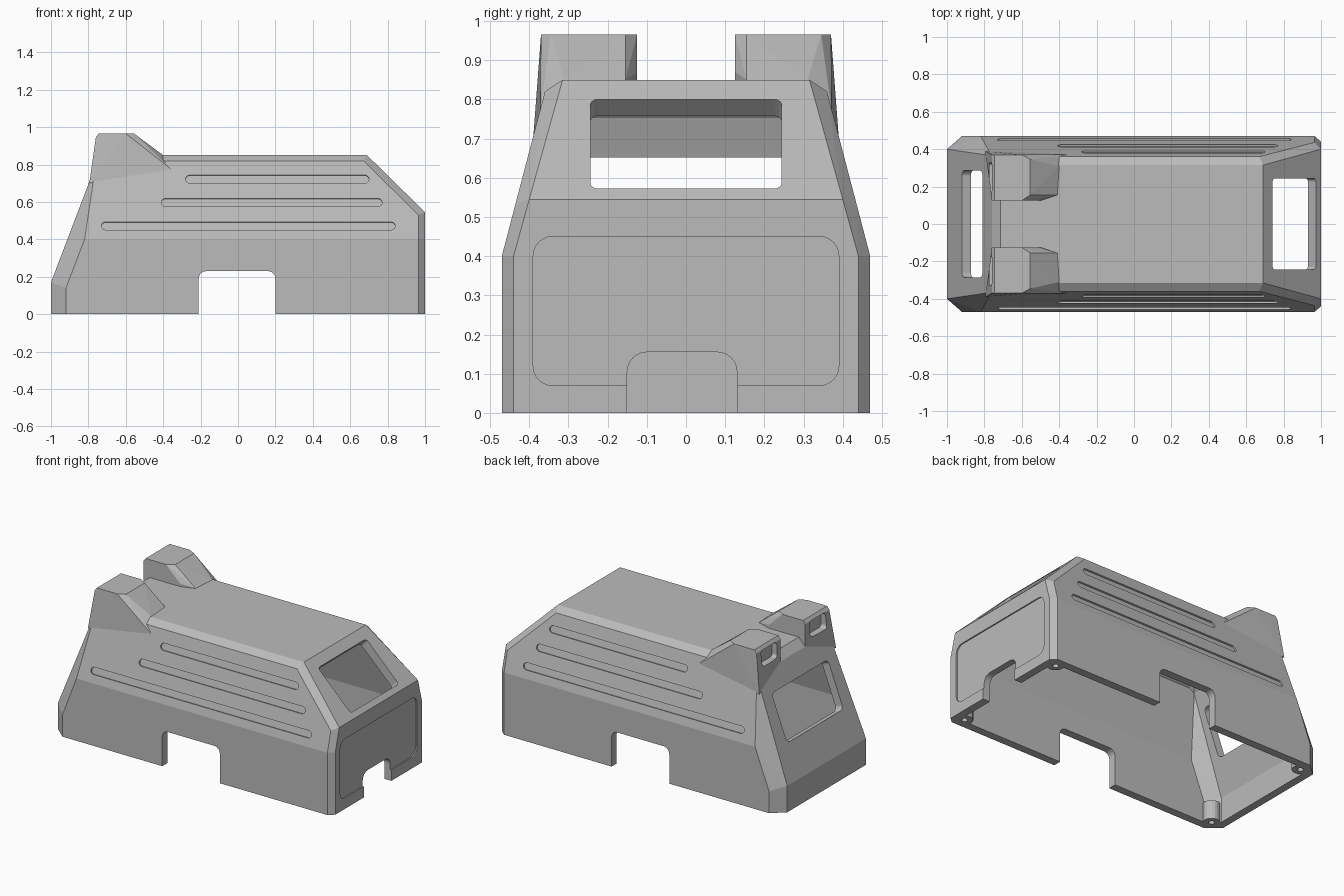
import bpy, bmesh, math
from mathutils import Vector, Matrix

cube = bpy.data.objects.get("Cube")
if cube:
    bpy.data.objects.remove(cube, do_unlink=True)

grey = bpy.data.materials.new("plain_grey")
grey.use_nodes = True
COLOUR = (0.5, 0.5, 0.5, 1)
grey.diffuse_color = COLOUR
grey.node_tree.nodes["Principled BSDF"].inputs["Base Color"].default_value = COLOUR


def finish(bm, name):
    bmesh.ops.recalc_face_normals(bm, faces=bm.faces)
    mesh = bpy.data.meshes.new(name)
    bm.to_mesh(mesh)
    bm.free()
    mesh.materials.append(grey)
    obj = bpy.data.objects.new(name, mesh)
    bpy.context.scene.collection.objects.link(obj)
    return obj


def hull(name, points):
    bm = bmesh.new()
    for p in points:
        bm.verts.new(p)
    res = bmesh.ops.convex_hull(bm, input=bm.verts)
    spare = {g for g in res["geom_interior"] + res["geom_unused"]
             if isinstance(g, bmesh.types.BMVert)}
    bmesh.ops.delete(bm, geom=list(spare), context="VERTS")
    bmesh.ops.dissolve_limit(bm, angle_limit=math.radians(1),
                             verts=bm.verts, edges=bm.edges)
    return finish(bm, name)


def rounded_prism(name, centre, u, v, width, height, radius, depth, steps=6):
    """Rounded rectangle in the u, v plane, extruded both ways."""
    u, v = Vector(u).normalized(), Vector(v).normalized()
    n = u.cross(v)
    bm = bmesh.new()
    ring = []
    for i, (sx, sy) in enumerate([(1, 1), (-1, 1), (-1, -1), (1, -1)]):
        for k in range(steps + 1):
            a = (i + k / steps) * math.pi / 2
            x = sx * (width / 2 - radius) + radius * math.cos(a)
            y = sy * (height / 2 - radius) + radius * math.sin(a)
            ring.append(bm.verts.new(Vector(centre) + u * x + v * y - n * depth))
    face = bm.faces.new(ring)
    res = bmesh.ops.extrude_face_region(bm, geom=[face])
    top = [g for g in res["geom"] if isinstance(g, bmesh.types.BMVert)]
    bmesh.ops.translate(bm, verts=top, vec=n * depth * 2)
    bmesh.ops.remove_doubles(bm, verts=bm.verts, dist=1e-5)
    return finish(bm, name)


def cylinder(name, x, y, z0, z1, radius):
    bm = bmesh.new()
    bmesh.ops.create_cone(bm, cap_ends=True, segments=20, radius1=radius, radius2=radius,
                          depth=z1 - z0, matrix=Matrix.Translation((x, y, (z0 + z1) / 2)))
    return finish(bm, name)


def combine(target, tool, operation="DIFFERENCE"):
    mod = target.modifiers.new("combine", "BOOLEAN")
    mod.operation, mod.solver, mod.object = operation, "EXACT", tool
    with bpy.context.temp_override(object=target, active_object=target):
        bpy.ops.object.modifier_apply(modifier=mod.name)
    bpy.data.objects.remove(tool, do_unlink=True)


# Faceted outer body: one half, then mirrored
half = [
    (1, .44, 0), (.965, .47, 0), (.965, .47, .4), (1, .44, .4),
    (1, .40, .545), (.965, .436, .53), (.69, .315, .85), (.67, .36, .82),
    (-1, .40, 0), (-.92, .47, 0), (-.92, .47, .14), (-1, .40, .17),
    (-.82, .47, .4), (-.76, .365, .8), (-.715, .315, .85), (-.72, .36, .82),
]
body_points = [(x, s * y, z) for x, y, z in half for s in (1, -1)]
body = hull("body_shell", body_points)

# Raised rear pods blending into the flanks
pod = [
    (-.76, .125, .945), (-.76, .37, .945), (-.745, .125, .965), (-.745, .37, .965),
    (-.60, .125, .965), (-.60, .37, .965), (-.555, .155, .965), (-.555, .345, .965),
    (-.50, .125, .87), (-.50, .125, .82), (-.41, .155, .85), (-.40, .31, .85),
    (-.35, .372, .77), (-.795, .39, .7), (-.76, .125, .8),
]
for s in (1, -1):
    combine(body, hull("pod", [(x, s * y, z) for x, y, z in pod]), "UNION")

# Hollow interior, open underneath
inner = [(x * .95, y * .89, z * .94 if z else -.05) for x, y, z in body_points]
combine(body, hull("cavity", inner))

# Screw bosses in the four bottom corners
for x, y in ((.925, .405), (-.91, .395)):
    for s in (1, -1):
        combine(body, cylinder("boss", x, s * y, 0, .12, .05), "UNION")
        combine(body, cylinder("screw_hole", x, s * y, -.05, .08, .018))

X, Y, Z = (1, 0, 0), (0, 1, 0), (0, 0, 1)
cuts = [
    # sloped windows at both ends
    ((.855, 0, .685), Y, (-1, 0, 1), .488, .325, .02, .1),
    ((-.865, 0, .525), Y, (.24, 0, .63), .57, .31, .03, .1),
    # recessed end panel and its lower notch
    ((1, 0, .26), Y, Z, .78, .38, .05, .008),
    ((1, -.01, .005), Y, Z, .28, .30, .05, .12),
    # side arches
    ((-.005, 0, .015), X, Z, .41, .43, .04, .6),
]
for s in (1, -1):
    # pod pockets
    cuts.append(((-.76, s * .2475, .895), Y, Z, .16, .10, .02, .03))
    # flank slots
    for x0, x1, z in ((-.73, .84, .472), (-.41, .77, .597), (-.28, .70, .722)):
        y = .47 - (z - .4) * .262
        cuts.append((((x0 + x1) / 2, s * y, z), X, (0, -s * .262, 1),
                     x1 - x0, .044, .0219, .01))
for cut in cuts:
    combine(body, rounded_prism("cutter", *cut))

for face in body.data.polygons:
    face.use_smooth = False
    face.material_index = 0
